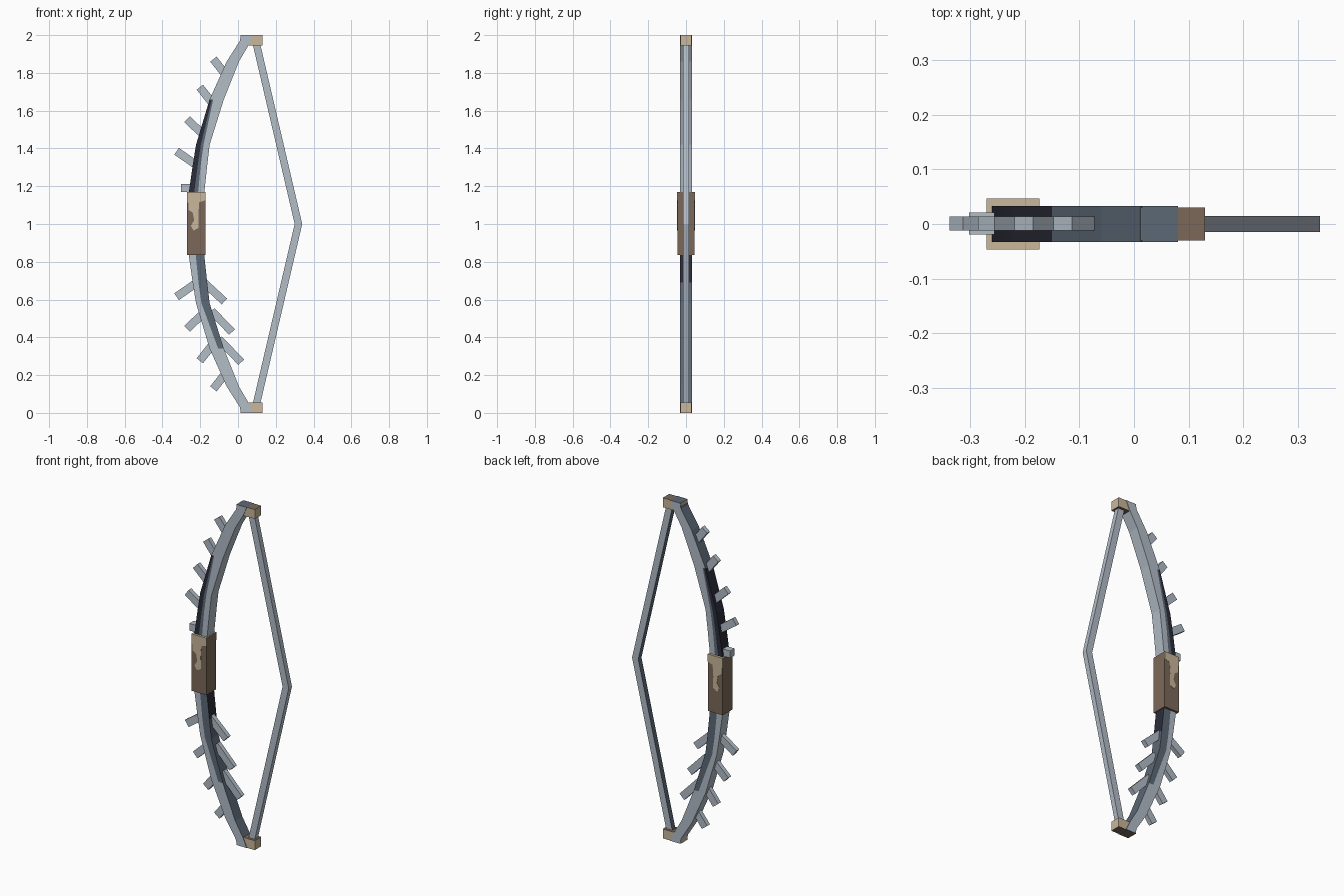
import bpy, bmesh
from mathutils import Vector

cube = bpy.data.objects.get("Cube")
if cube:
    bpy.data.objects.remove(cube, do_unlink=True)


def material(name, rgb):
    lin = [((c / 255 + 0.055) / 1.055) ** 2.4 for c in rgb] + [1]
    m = bpy.data.materials.new(name)
    m.diffuse_color = lin
    m.use_nodes = True
    m.node_tree.nodes["Principled BSDF"].inputs["Base Color"].default_value = lin
    return m


STEEL, SLATE, DARK, TAN, BROWN = range(5)
MATS = [material("pale steel", (178, 188, 198)), material("slate", (92, 104, 118)),
        material("dark iron", (44, 44, 58)), material("tan leather", (200, 183, 155)),
        material("brown leather", (124, 105, 89))]


def finish(name, bm):
    bmesh.ops.recalc_face_normals(bm, faces=bm.faces)
    me = bpy.data.meshes.new(name)
    bm.to_mesh(me)
    bm.free()
    for m in MATS:
        me.materials.append(m)
    ob = bpy.data.objects.new(name, me)
    bpy.context.collection.objects.link(ob)


def prism(name, outline, y0, y1, rule):
    """Extrude an x-z outline along y; rule(normal) picks the colour."""
    bm = bmesh.new()
    a = [bm.verts.new((x, y0, z)) for x, z in outline]
    b = [bm.verts.new((x, y1, z)) for x, z in outline]
    bm.faces.new(a)
    bm.faces.new(b)
    n = len(a)
    for i in range(n):
        j = (i + 1) % n
        bm.faces.new((a[i], a[j], b[j], b[i]))
    bmesh.ops.recalc_face_normals(bm, faces=bm.faces)
    for f in bm.faces:
        f.material_index = rule(f.normal)
    finish(name, bm)


def rect(x0, x1, z0, z1):
    return [(x0, z0), (x1, z0), (x1, z1), (x0, z1)]


def bar(p, q, width):
    p, q = Vector(p), Vector(q)
    d = (q - p).normalized()
    s = Vector((-d.y, d.x)) * width / 2
    return [tuple(v) for v in (p + s, q + s, q - s, p - s)]


def mirror(pts):
    return [(x, 2 - z) for x, z in pts]


# Limb edges, from the grip to the tip
OUTER = [(-.26, 1), (-.26, 1.17), (-.24, 1.31), (-.222, 1.42), (-.15, 1.66),
         (-.06, 1.86), (.01, 1.97), (.015, 2)]
INNER = [(-.18, 1), (-.178, 1.17), (-.163, 1.31), (-.15, 1.42), (-.075, 1.66),
         (.005, 1.86), (.055, 1.945), (.08, 2)]
# Where the painted bands divide the limb width
UPPER_CUTS = [(.35, .6)] * 2 + [(.35, .55)] * 2 + [(.15, .25)] + [(.3, .6)] * 3
LOWER_CUTS = [(.45, .8)] * 2 + [(.4, .8)] * 2 + [(.6, .85)] + [(.4, .8)] * 3


def limb(name, upper):
    bm = bmesh.new()
    cuts = UPPER_CUTS if upper else LOWER_CUTS
    outer, inner = (OUTER, INNER) if upper else (mirror(OUTER), mirror(INNER))
    rows = []
    for o, i, cut in zip(outer, inner, cuts):
        o, i = Vector(o), Vector(i)
        pts = [o.lerp(i, t) for t in (0, *cut, 1)]
        rows.append([[bm.verts.new((p.x, y, p.y)) for p in pts] for y in (-.033, .033)])

    def face(verts, mat):
        bm.faces.new(verts).material_index = mat

    for k, (r, s) in enumerate(zip(rows, rows[1:])):
        if k > 3:
            bands = (STEEL,) * 3
        else:
            bands = (DARK, SLATE, STEEL) if upper else (STEEL, SLATE, SLATE)
        for side in (0, 1):
            for c in range(3):
                face((r[side][c], r[side][c + 1], s[side][c + 1], s[side][c]), bands[c])
        if upper:
            edge_mats = (DARK if k < 4 else SLATE, STEEL)
        else:
            edge_mats = (STEEL, DARK if k < 2 else SLATE)
        for c, mat in zip((0, 3), edge_mats):
            face((r[0][c], s[0][c], s[1][c], r[1][c]), mat)
    for r in (rows[0], rows[-1]):
        for c in range(3):
            face((r[0][c], r[0][c + 1], r[1][c + 1], r[1][c]), SLATE)
    finish(name, bm)


limb("upper_limb", True)
limb("lower_limb", False)

# Grip with worn leather patches on front and back
prism("grip", rect(-.27, -.173, .835, 1.17), -.045, .045,
      lambda n: TAN if n.z > .5 else BROWN)
patch = [(-.27, 1.17), (-.173, 1.17), (-.173, 1.125), (-.205, 1.115), (-.21, 1.05),
         (-.208, .98), (-.235, .965), (-.25, .99), (-.232, 1.02), (-.24, 1.06),
         (-.262, 1.075), (-.262, 1.11), (-.27, 1.115)]
for name, y in (("front_grip_patch", -.0465), ("back_grip_patch", .0445)):
    prism(name, patch, y, y + .002, lambda n: TAN)

# Tip blocks and the two halves of the string
string = [(.076, 1.96), (.3, 1), (.34, 1), (.116, 1.96)]
tip = rect(.012, .13, 1.945, 2)
for half, flip in (("upper", list), ("lower", mirror)):
    prism(half + "_tip", flip(tip), -.03, .03,
          lambda n: BROWN if abs(n.z) > .5 else TAN)
    prism(half + "_string", flip(string), -.015, .015,
          lambda n: SLATE if n.x < -.5 else STEEL)

# Spikes along the outer edge, mirrored top to bottom
spikes = [((-.13, 1.873), (-.05, 1.77)), ((-.202, 1.724), (-.12, 1.62)),
          ((-.27, 1.555), (-.17, 1.46)), ((-.325, 1.385), (-.21, 1.305))]
for i, (p, q) in enumerate(spikes, 1):
    shape = bar(p, q, .043)
    prism(f"upper_spike_{i}", shape, -.012, .014, lambda n: STEEL)
    prism(f"lower_spike_{i}", mirror(shape), -.012, .014, lambda n: STEEL)

# Spikes on the inner edge of the lower limb
inner_spikes = [((-.18, .69), (-.072, .59)), ((-.14, .54), (-.032, .428)),
                ((-.1, .39), (.017, .268))]
for i, (p, q) in enumerate(inner_spikes, 1):
    prism(f"inner_spike_{i}", bar(p, q, .042), -.012, .014, lambda n: STEEL)

# Small sight block above the grip
prism("sight_block", rect(-.302, -.255, 1.17, 1.212), -.019, .021, lambda n: STEEL)
